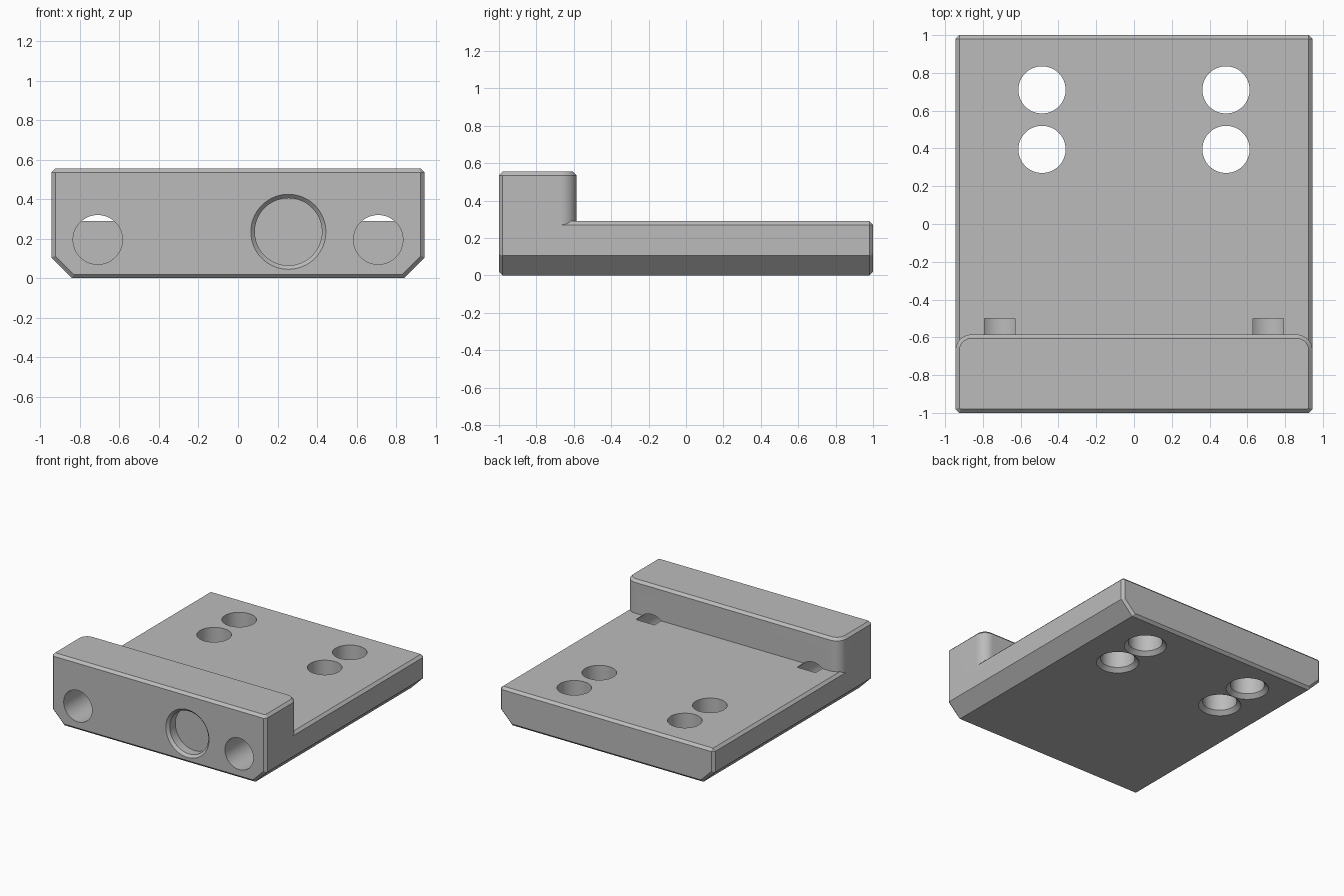
import bpy, bmesh, math
from mathutils import Matrix

cube = bpy.data.objects.get("Cube")
if cube:
    bpy.data.objects.remove(cube)

HALF_W, CHAMFER = 0.945, 0.02
PLATE_TOP, LIP_TOP, LIP_BACK = 0.29, 0.555, -0.585

metal = bpy.data.materials.new("machined grey")
metal.use_nodes = True
grey = (0.5, 0.5, 0.5, 1)
metal.diffuse_color = grey
metal.node_tree.nodes["Principled BSDF"].inputs["Base Color"].default_value = grey


def to_object(name, bm):
    bmesh.ops.recalc_face_normals(bm, faces=bm.faces)
    mesh = bpy.data.meshes.new(name)
    bm.to_mesh(mesh)
    bm.free()
    mesh.materials.append(metal)
    obj = bpy.data.objects.new(name, mesh)
    bpy.context.collection.objects.link(obj)
    return obj


def prism(outline, direction):
    bm = bmesh.new()
    face = bm.faces.new([bm.verts.new(p) for p in outline])
    ext = bmesh.ops.extrude_face_region(bm, geom=[face])["geom"]
    moved = [v for v in ext if isinstance(v, bmesh.types.BMVert)]
    bmesh.ops.translate(bm, verts=moved, vec=direction)
    return bm


def bevel(bm, rule, size, segments=1):
    edges = [e for e in bm.edges if rule(*(v.co for v in e.verts))]
    bmesh.ops.bevel(bm, geom=edges, offset=size, segments=segments,
                    profile=0.5, affect='EDGES', clamp_overlap=True)


# Base plate: wide profile with sloped lower corners, chamfered ends and top
half = [(0.84, 0), (HALF_W, 0.105), (HALF_W, PLATE_TOP)]
profile = half + [(-x, z) for x, z in reversed(half)]
bm = prism([(x, -1, z) for x, z in profile], (0, 2, 0))
bevel(bm, lambda a, b: abs(a.y - b.y) < 1e-4 or min(a.z, b.z) > PLATE_TOP - 0.01, CHAMFER)
base = to_object("base_plate", bm)

# Raised front lip: rounded rear corners, chamfered front corners and top
bm = prism([(-HALF_W, -1, 0.18), (HALF_W, -1, 0.18),
            (HALF_W, LIP_BACK, 0.18), (-HALF_W, LIP_BACK, 0.18)],
           (0, 0, LIP_TOP - 0.18))
bevel(bm, lambda a, b: abs(a.z - b.z) > 0.1 and a.y > -0.9, 0.085, 12)
bevel(bm, lambda a, b: abs(a.z - b.z) > 0.1 and a.y < -0.9, CHAMFER)
bevel(bm, lambda a, b: min(a.z, b.z) > LIP_TOP - 0.001, CHAMFER)
lip = to_object("front_lip", bm)


# Hole cutters: stacked rings of (radius, depth) along local z
def hole_cutter(name, rings, place):
    bm = bmesh.new()
    n = 64
    loops = [[bm.verts.new((r * math.cos(2 * math.pi * i / n),
                            r * math.sin(2 * math.pi * i / n), d)) for i in range(n)]
             for r, d in rings]
    for low, high in zip(loops, loops[1:]):
        for i in range(n):
            j = (i + 1) % n
            bm.faces.new((low[i], low[j], high[j], high[i]))
    bm.faces.new(loops[0])
    bm.faces.new(loops[-1])
    bm.transform(place)
    return to_object(name, bm)


def from_front(x, z):
    return Matrix.Translation((x, -1, z)) @ Matrix.Rotation(-math.pi / 2, 4, 'X')


cutters = [hole_cutter("pocket_cutter",
                       [(0.21, -0.02), (0.17, 0.02), (0.17, 0.09)], from_front(0.255, 0.235))]
for side in (-1, 1):
    cutters.append(hole_cutter("front_hole_cutter", [(0.125, -0.05), (0.125, 0.5)],
                               from_front(0.71 * side, 0.195)))
    for y in (0.395, 0.71):
        cutters.append(hole_cutter("mount_hole_cutter",
                                   [(0.175, -0.02), (0.125, 0.03), (0.125, 0.4)],
                                   Matrix.Translation((0.487 * side, y, 0))))

# Join the lip, drill the holes, then drop the helpers
for tool in [lip] + cutters:
    mod = base.modifiers.new("cut", 'BOOLEAN')
    mod.operation = 'UNION' if tool is lip else 'DIFFERENCE'
    mod.solver = 'EXACT'
    mod.object = tool
bpy.context.view_layer.objects.active = base
bpy.ops.object.select_all(action='DESELECT')
base.select_set(True)
for mod in list(base.modifiers):
    bpy.ops.object.modifier_apply(modifier=mod.name)
for tool in [lip] + cutters:
    bpy.data.objects.remove(tool)
base.name = "mounting_bracket"
bpy.ops.object.shade_smooth_by_angle(angle=math.radians(20))
